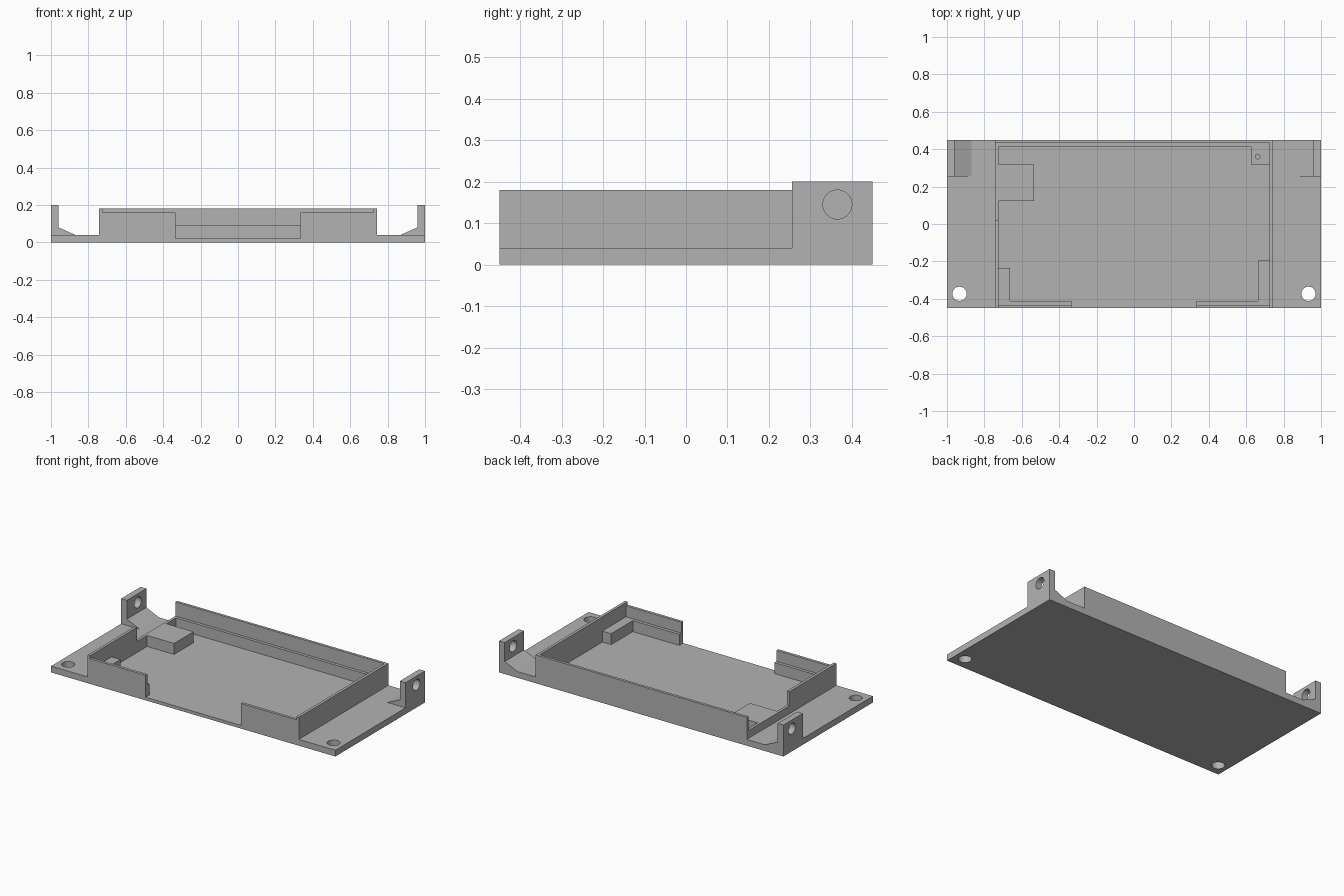
import bpy
import bmesh
from math import radians
from mathutils import Matrix, Vector

cube = bpy.data.objects.get("Cube")
if cube:
    bpy.data.objects.remove(cube, do_unlink=True)

grey = bpy.data.materials.new("plain grey")
grey.use_nodes = True
colour = (0.45, 0.45, 0.45, 1)
grey.diffuse_color = colour
grey.node_tree.nodes["Principled BSDF"].inputs["Base Color"].default_value = colour


def finish(name, bm):
    bmesh.ops.recalc_face_normals(bm, faces=bm.faces)
    mesh = bpy.data.meshes.new(name)
    bm.to_mesh(mesh)
    bm.free()
    mesh.materials.append(grey)
    obj = bpy.data.objects.new(name, mesh)
    bpy.context.collection.objects.link(obj)
    return obj


def prism(name, points, axis, start, end):
    """Extrude a profile along x or y; points are (other axis, z)."""
    bm = bmesh.new()
    place = (lambda p: (start, p[0], p[1])) if axis == "x" else (lambda p: (p[0], start, p[1]))
    face = bm.faces.new([bm.verts.new(place(p)) for p in points])
    moved = bmesh.ops.extrude_face_region(bm, geom=[face])["geom"]
    shift = Vector((end - start, 0, 0)) if axis == "x" else Vector((0, end - start, 0))
    bmesh.ops.translate(bm, vec=shift, verts=[v for v in moved if isinstance(v, bmesh.types.BMVert)])
    return finish(name, bm)


def box(name, x0, x1, y0, y1, z0, z1):
    return prism(name, [(x0, z0), (x1, z0), (x1, z1), (x0, z1)], "y", y0, y1)


def cylinder(name, centre, radius, depth, axis="z"):
    bm = bmesh.new()
    turn = Matrix.Rotation(radians(90), 4, "Y") if axis == "x" else Matrix()
    bmesh.ops.create_cone(bm, cap_ends=True, segments=32, radius1=radius, radius2=radius,
                          depth=depth, matrix=Matrix.Translation(centre) @ turn)
    return finish(name, bm)


def smooth(obj):
    bpy.ops.object.select_all(action="DESELECT")
    obj.select_set(True)
    bpy.context.view_layer.objects.active = obj
    bpy.ops.object.shade_smooth_by_angle(angle=radians(30))


def drill(obj, cutter):
    cutter.hide_render = True
    mod = obj.modifiers.new("hole", "BOOLEAN")
    mod.operation = "DIFFERENCE"
    mod.solver = "EXACT"
    mod.object = cutter
    bpy.context.view_layer.objects.active = obj
    bpy.ops.object.modifier_apply(modifier=mod.name)
    bpy.data.objects.remove(cutter, do_unlink=True)


# Main dimensions
OUT, INN = 0.743, 0.725          # side wall faces
HALF, BACK_IN, BACK_LEDGE = 0.45, 0.433, 0.414
FLOOR, PLATE, LEDGE, LIP, TOP = 0.02, 0.04, 0.09, 0.16, 0.18
GAP = 0.335                      # half width of the front opening

# Base plate with sunken tray floor and two mounting holes
base = prism("base_plate", [(-1, 0), (1, 0), (1, PLATE), (INN, PLATE), (INN, FLOOR),
                            (-INN, FLOOR), (-INN, PLATE), (-1, PLATE)], "y", -HALF, HALF)
for side in (-1, 1):
    drill(base, cylinder("hole_cutter", (side * 0.933, -0.373, 0.02), 0.038, 0.2))
smooth(base)

# Tray walls; the right one has a lowered section towards the back
box("left_wall", INN, OUT, -HALF, HALF, PLATE, TOP)
prism("right_wall", [(-HALF, PLATE), (HALF, PLATE), (HALF, TOP), (BACK_IN, TOP),
                     (BACK_IN, LEDGE), (0.02, LEDGE), (0.02, TOP), (-HALF, TOP)], "x", -OUT, -INN)
box("back_wall", -INN, INN, BACK_IN, HALF, FLOOR, TOP)
box("back_ledge", -INN, INN, BACK_LEDGE, BACK_IN, FLOOR, LEDGE)

# Front walls with inner ledges, corner rests and end tabs
for side, word, rest_end in ((1, "left", -0.195), (-1, "right", -0.235)):
    inner, outer = side * GAP, side * INN
    box(word + "_front_wall", inner, outer, -HALF, -0.432, FLOOR, LIP)
    box(word + "_front_ledge", inner, outer, -0.432, -0.412, FLOOR, LEDGE)
    box(word + "_front_rest", side * 0.663, outer, -0.412, rest_end, FLOOR, LEDGE)
    profile = [(1, PLATE), (0.87, PLATE), (0.96, 0.08), (0.96, 0.2), (1, 0.2)]
    tab = prism(word + "_tab", [(side * x, z) for x, z in profile], "y", 0.255, HALF)
    drill(tab, cylinder("tab_cutter", (side * 0.98, 0.365, 0.145), 0.035, 0.2, "x"))
    smooth(tab)

# Support blocks and locating pin
box("right_support_block", -INN, -0.535, 0.122, 0.317, FLOOR, LEDGE)
box("back_corner_post", 0.625, INN, 0.317, BACK_LEDGE, FLOOR, LEDGE)
smooth(cylinder("locating_pin", (0.661, 0.36, 0.105), 0.015, 0.03))
